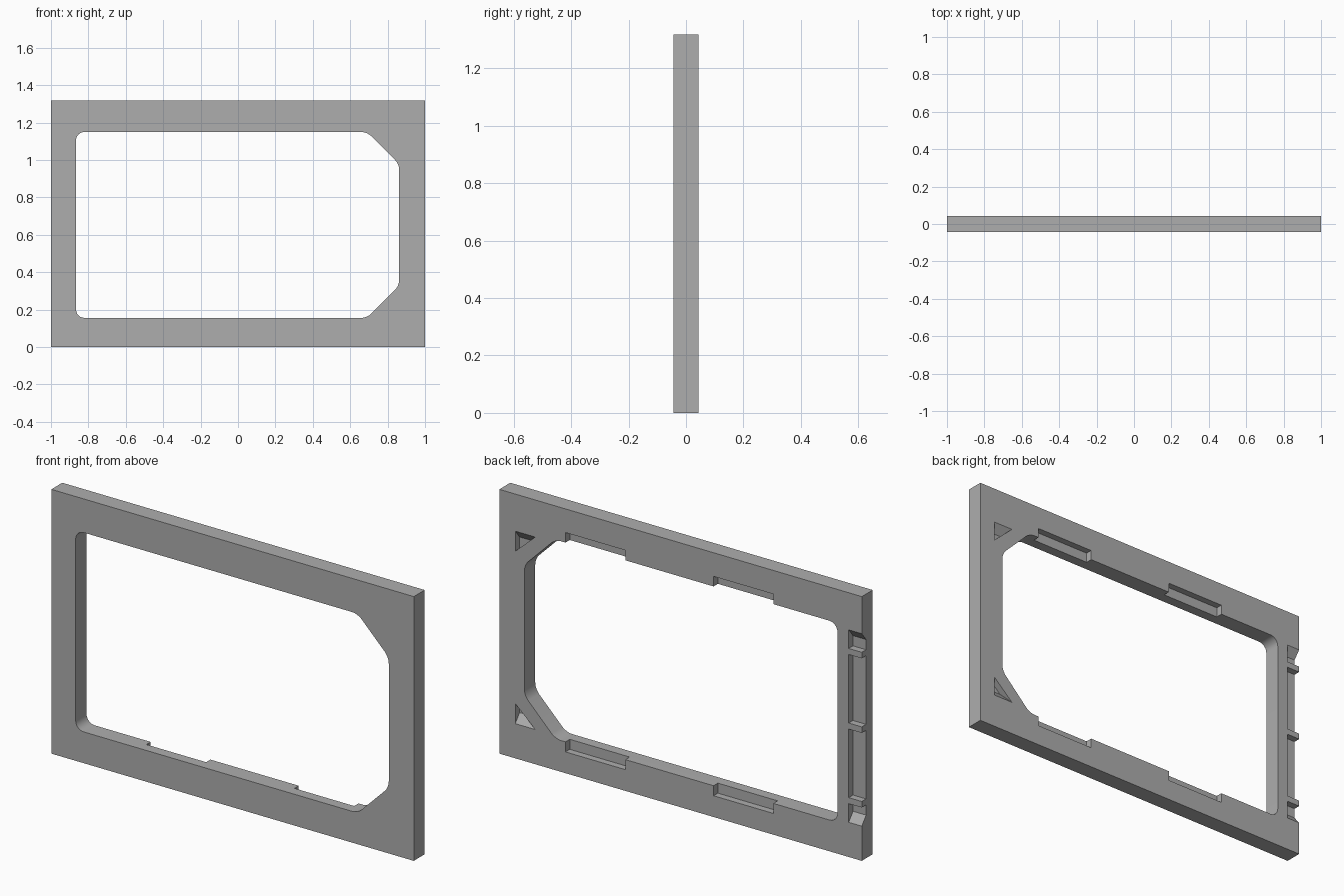
import bpy
import bmesh
from mathutils import Vector

cube = bpy.data.objects.get("Cube")
if cube:
    bpy.data.objects.remove(cube, do_unlink=True)

HEIGHT = 1.318
HALF = 0.043           # half thickness
MID = 0.653            # height of the opening's centre line
DEPTH = 0.034          # depth of the recesses in the back
EXTRA = 0.02           # how far cutters stand out of the surface

grey = bpy.data.materials.new("plain grey")
grey.use_nodes = True
colour = (0.42, 0.42, 0.42, 1)
grey.diffuse_color = colour
grey.node_tree.nodes["Principled BSDF"].inputs["Base Color"].default_value = colour


def loft(name, front, back, y_front, y_back, rounds=None):
    """Solid between two x-z outlines; rounds gives a bevel width per corner."""
    bm = bmesh.new()
    a = [bm.verts.new((x, y_front, z)) for x, z in front]
    b = [bm.verts.new((x, y_back, z)) for x, z in back]
    bm.faces.new(a)
    bm.faces.new(b[::-1])
    n = len(a)
    for i in range(n):
        j = (i + 1) % n
        bm.faces.new((a[j], a[i], b[i], b[j]))
    if rounds:
        for width in set(rounds):
            edges = [bm.edges.get((a[i], b[i])) for i in range(n) if rounds[i] == width]
            bmesh.ops.bevel(bm, geom=edges, offset=width, segments=6,
                            profile=0.5, affect='EDGES')
    bmesh.ops.recalc_face_normals(bm, faces=bm.faces)
    mesh = bpy.data.meshes.new(name)
    bm.to_mesh(mesh)
    bm.free()
    obj = bpy.data.objects.new(name, mesh)
    bpy.context.collection.objects.link(obj)
    mesh.materials.append(grey)
    return obj


def rect(x0, x1, z0, z1):
    return [(x0, z0), (x1, z0), (x1, z1), (x0, z1)]


def recess(name, deep, rim):
    """Cutter for a recess in the back, with its slopes carried past the surface."""
    k = EXTRA / DEPTH
    outer = [Vector(r) + (Vector(r) - Vector(d)) * k for d, r in zip(deep, rim)]
    return loft(name, deep, outer, HALF - DEPTH, HALF + EXTRA)


def flip(points):
    return [(x, 2 * MID - z) for x, z in points]


# Frame slab
slab = rect(-1, 1, 0, HEIGHT)
frame = loft("frame", slab, slab, -HALF, HALF)

# Opening, with two rounded corners and two cut corners
half_h = 0.497
upper = [(0.862, MID + 0.325), (0.69, MID + half_h), (-0.866, MID + half_h)]
opening = flip(upper)[::-1] + upper
cutters = [loft("opening_cutter", opening, opening, -HALF - EXTRA, HALF + EXTRA,
                [0.045, 0.03, 0.03, 0.03, 0.03, 0.045])]

TOP = MID + 0.48       # upper end of the sloped recesses
SLOPE = 0.042
RIB = 0.015            # half thickness of the ribs
corner_rim = [(0.912, TOP), (0.802, TOP), (0.912, TOP - 0.1)]
run = 0.11 * SLOPE / 0.1
corner_deep = [(0.912, TOP - SLOPE), (0.802 + run, TOP - SLOPE), (0.912, TOP - 0.1)]
edge_low = MID + 0.372 + RIB
edge_rim = rect(-1.05, -0.928, edge_low, TOP)
edge_deep = rect(-1.05, -0.928, edge_low, TOP - SLOPE)
bay = rect(-1.05, -0.928, MID + RIB, MID + 0.372 - RIB)

for side, turn in (("upper", list), ("lower", flip)):
    # Clip slots along the opening
    for x in (0.47, -0.347):
        slot = turn(rect(x - 0.165, x + 0.165, MID + 0.45, MID + 0.547))
        cutters.append(recess(side + "_slot_cutter", slot, slot))
    # Sloped corner pockets, and the ribbed channel along the edge
    cutters.append(recess(side + "_corner_cutter", turn(corner_deep), turn(corner_rim)))
    cutters.append(recess(side + "_end_cutter", turn(edge_deep), turn(edge_rim)))
    cutters.append(recess(side + "_bay_cutter", turn(bay), turn(bay)))

# Cut everything out of the slab
bpy.ops.object.select_all(action='DESELECT')
bpy.context.view_layer.objects.active = frame
frame.select_set(True)
for cutter in cutters:
    cutter.hide_render = True
    mod = frame.modifiers.new("cut", 'BOOLEAN')
    mod.operation = 'DIFFERENCE'
    mod.solver = 'EXACT'
    mod.object = cutter
    bpy.ops.object.modifier_apply(modifier=mod.name)
    bpy.data.objects.remove(cutter, do_unlink=True)

bpy.ops.object.shade_smooth_by_angle(angle=0.45)
